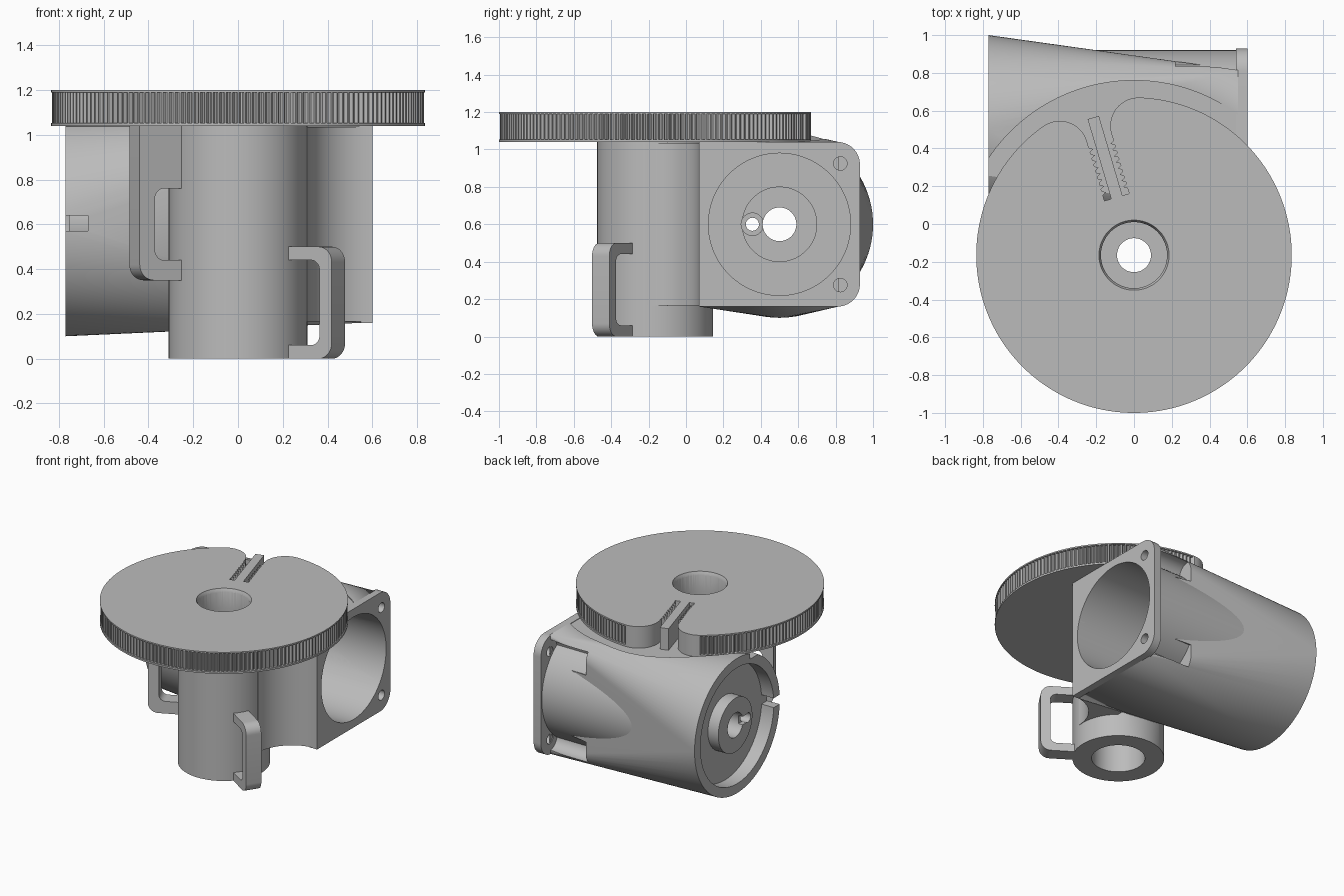
import bpy, bmesh
from math import cos, sin, pi, radians, sqrt, asin, atan2
from mathutils import Matrix, Vector

if "Cube" in bpy.data.objects:
    bpy.data.objects.remove(bpy.data.objects["Cube"])

grey = bpy.data.materials.new("plain grey")
grey.use_nodes = True
grey.diffuse_color = (0.5, 0.5, 0.5, 1)
grey.node_tree.nodes["Principled BSDF"].inputs["Base Color"].default_value = (0.5, 0.5, 0.5, 1)

T = Matrix.Translation
SPIN = T((0, -0.165, 0))                      # axis of column and wheel
ALONG_X = Matrix(((0, 0, 1, 0), (1, 0, 0, 0), (0, 1, 0, 0), (0, 0, 0, 1)))
AY, AZ = 0.5, 0.6                             # axis of motor housing


def finish(name, bm):
    bmesh.ops.recalc_face_normals(bm, faces=bm.faces)
    mesh = bpy.data.meshes.new(name)
    bm.to_mesh(mesh)
    bm.free()
    mesh.materials.append(grey)
    ob = bpy.data.objects.new(name, mesh)
    bpy.context.collection.objects.link(ob)
    return ob


def prism(name, pts, lo, hi, matrix=Matrix()):
    bm = bmesh.new()
    face = bm.faces.new([bm.verts.new((u, v, lo)) for u, v in pts])
    out = bmesh.ops.extrude_face_region(bm, geom=[face])["geom"]
    bmesh.ops.translate(bm, vec=(0, 0, hi - lo),
                        verts=[g for g in out if isinstance(g, bmesh.types.BMVert)])
    bm.transform(matrix)
    return finish(name, bm)


def arc(cx, cy, r, a0, a1, n=10):
    return [(cx + r * cos(a0 + (a1 - a0) * i / n), cy + r * sin(a0 + (a1 - a0) * i / n))
            for i in range(n + 1)]


def disc(name, r, lo, hi, matrix=SPIN, r2=None, n=96):
    bm = bmesh.new()
    bmesh.ops.create_cone(bm, cap_ends=True, segments=n, radius1=r,
                          radius2=r if r2 is None else r2, depth=hi - lo,
                          matrix=matrix @ T((0, 0, (lo + hi) / 2)))
    return finish(name, bm)


def xdisc(name, r, lo, hi, y=AY, z=AZ, n=96):
    return disc(name, r, lo, hi, T((0, y, z)) @ ALONG_X, n=n)


def box(name, lo, hi):
    return prism(name, [(lo[0], lo[1]), (hi[0], lo[1]), (hi[0], hi[1]), (lo[0], hi[1])],
                 lo[2], hi[2])


def cut(target, *cutters):
    bpy.context.view_layer.objects.active = target
    for c in cutters:
        c.hide_render = True
        mod = target.modifiers.new("cut", "BOOLEAN")
        mod.operation, mod.solver, mod.object = "DIFFERENCE", "EXACT", c
        bpy.ops.object.modifier_apply(modifier=mod.name)


# Housing body: round left end tapering into a square right end
bm = bmesh.new()
for y, z in arc(AY, AZ, 0.5, 0, 2 * pi, 96)[:-1]:
    bm.verts.new((-0.77, y, z))
for y in (0.07, 0.815):
    for z in (0.16, 1.04):
        bm.verts.new((0.55, y, z))
res = bmesh.ops.convex_hull(bm, input=bm.verts)
bmesh.ops.dissolve_limit(bm, angle_limit=0.002, verts=bm.verts, edges=bm.edges)
housing = finish("motor_housing", bm)

sleeve = xdisc("motor_sleeve", 0.42, -0.35, 0.57)
corner = 0.12
flange = prism("mounting_flange",
               [(0.07, 0.16)] + arc(0.93 - corner, 0.16 + corner, corner, -pi / 2, 0)
               + arc(0.93 - corner, 1.04 - corner, corner, 0, pi / 2) + [(0.07, 1.04)],
               0.54, 0.6, ALONG_X)

# Column and the concave web that joins it to the flange
column = disc("bearing_column", 0.31, 0, 1.045)
web = prism("column_web", arc(0.59, -0.21, 0.28, pi, pi / 2, 16)
            + [(0.597, 0.07), (0.597, 0.14), (0.2, 0.14), (0.2, -0.21)], 0.165, 1.035)
hub = xdisc("end_hub", 0.2, -0.755, -0.62)

# Toothed wheel with an open slot and central belt clamp bar
R, H, BAR, FIL = 0.835, 0.068, 0.031, 0.15
SLOT_IN, BAR_OUT, TEETH = 0.32, 0.76, 160
CX = sqrt((R - FIL) ** 2 - (H + FIL) ** 2)
TAN = asin((H + FIL) / (R - FIL))


def wheel_outline(toothed):
    wall = [(SLOT_IN, H)]
    for i in range(8):
        x = 0.35 + 0.034 * i
        wall += [(x, H), (x + 0.012, H - 0.02), (x + 0.024, H)]
    side = wall + arc(CX, H + FIL, FIL, -pi / 2, TAN, 18)
    rim = []
    steps = TEETH * 4
    for i in range(1, steps):
        a = TAN + (2 * pi - 2 * TAN) * i / steps
        r = R - 0.022 if toothed and i % 4 in (1, 2) else R - (0.005 if toothed else 0)
        rim.append((r * cos(a), r * sin(a)))
    mirrored = [(x, -y) for x, y in reversed(side)]
    bar = [(SLOT_IN, -BAR), (BAR_OUT, -BAR), (BAR_OUT, BAR), (SLOT_IN, BAR)]
    return side + rim + mirrored + bar


turn = SPIN @ Matrix.Rotation(radians(106.5), 4, "Z")
wheel = [prism("wheel_lower_rim", wheel_outline(False), 1.04, 1.053, turn),
         prism("wheel_teeth", wheel_outline(True), 1.053, 1.19, turn),
         prism("wheel_upper_rim", wheel_outline(False), 1.19, 1.2, turn)]


# Two loop handles standing out from the column
def handle(name, angle, reach, z0, z1, low, high, bar, round_top):
    r, q, root = 0.07, 0.045, 0.29
    top = arc(reach - r, z1 - r, r, 0, pi / 2) if round_top else [(reach, z1)]
    inner = reach - bar
    pts = ([(root, z0)] + arc(reach - r, z0 + r, r, -pi / 2, 0) + top + [(root, z1), (root, high)]
           + arc(inner - q, high - q, q, pi / 2, 0) + arc(inner - q, low + q, q, 0, -pi / 2)
           + [(root, low)])
    m = SPIN @ Matrix.Rotation(radians(angle), 4, "Z") @ Matrix.Rotation(pi / 2, 4, "X")
    return prism(name, pts, -0.055, 0.055, m)


handles = [handle("right_handle", -33, 0.535, 0, 0.5, 0.06, 0.44, 0.065, True),
           handle("left_handle", 205, 0.51, 0.35, 1.045, 0.44, 0.76, 0.075, False)]

# Cutters
motor_bore = xdisc("motor_bore_cutter", 0.38, -0.58, 0.7)
end_recess = xdisc("end_recess_cutter", 0.43, -0.9, -0.67)
wire_slot = box("wire_slot_cutter", (-0.9, -0.1, 0.57), (-0.67, 0.2, 0.64))
clearance = disc("wheel_clearance_cutter", 0.925, 1.036, 1.4)
shaft_hole = xdisc("shaft_hole_cutter", 0.09, -0.9, -0.4, n=48)
inner_step = xdisc("inner_step_cutter", 0.199, -0.61, -0.5)
pin_hole = xdisc("pin_hole_cutter", 0.035, -0.9, -0.4, y=0.355, n=32)
pin_seat = xdisc("pin_seat_cutter", 0.06, -0.65, -0.5, y=0.355, n=32)
hub_notch = box("hub_notch_cutter", (-0.9, 0.355, 0.57), (-0.72, 0.45, 0.63))
screws, pockets = [], []
for z in (AZ - 0.325, AZ + 0.325):
    screws.append(xdisc("screw_cutter", 0.036, 0.4, 0.7, y=0.825, z=z, n=32))
    pockets.append(xdisc("pocket_cutter", 0.085, 0.22, 0.545, y=0.825, z=z, n=32))
top_seat = disc("top_bearing_cutter", 0.175, 0.95, 1.3)
low_seat = disc("low_bearing_cutter", 0.18, -0.1, 0.25)
axle_hole = disc("axle_cutter", 0.09, -0.2, 1.4, n=48)
rim_flare = disc("rim_flare_cutter", 0.168, 1.16, 1.21, r2=0.19)

cut(housing, *pockets, motor_bore, end_recess, wire_slot, clearance,
    inner_step, shaft_hole, pin_seat, pin_hole)
cut(hub, inner_step, shaft_hole, pin_seat, pin_hole, hub_notch)
cut(sleeve, motor_bore)
cut(flange, motor_bore, *screws)
cut(web, motor_bore)
cut(column, motor_bore, axle_hole, top_seat, low_seat)
for part in wheel:
    cut(part, top_seat)
cut(wheel[1], rim_flare)
cut(wheel[2], rim_flare)

for ob in list(bpy.data.objects):
    if ob.name.split(".")[0].endswith("_cutter"):
        bpy.data.objects.remove(ob)

# Smooth round surfaces, keep edges sharp
parts = [housing, sleeve, flange, column, web, hub] + wheel + handles
bpy.ops.object.select_all(action="DESELECT")
for ob in parts:
    ob.select_set(True)
bpy.context.view_layer.objects.active = housing
bpy.ops.object.shade_smooth_by_angle(angle=radians(25))
